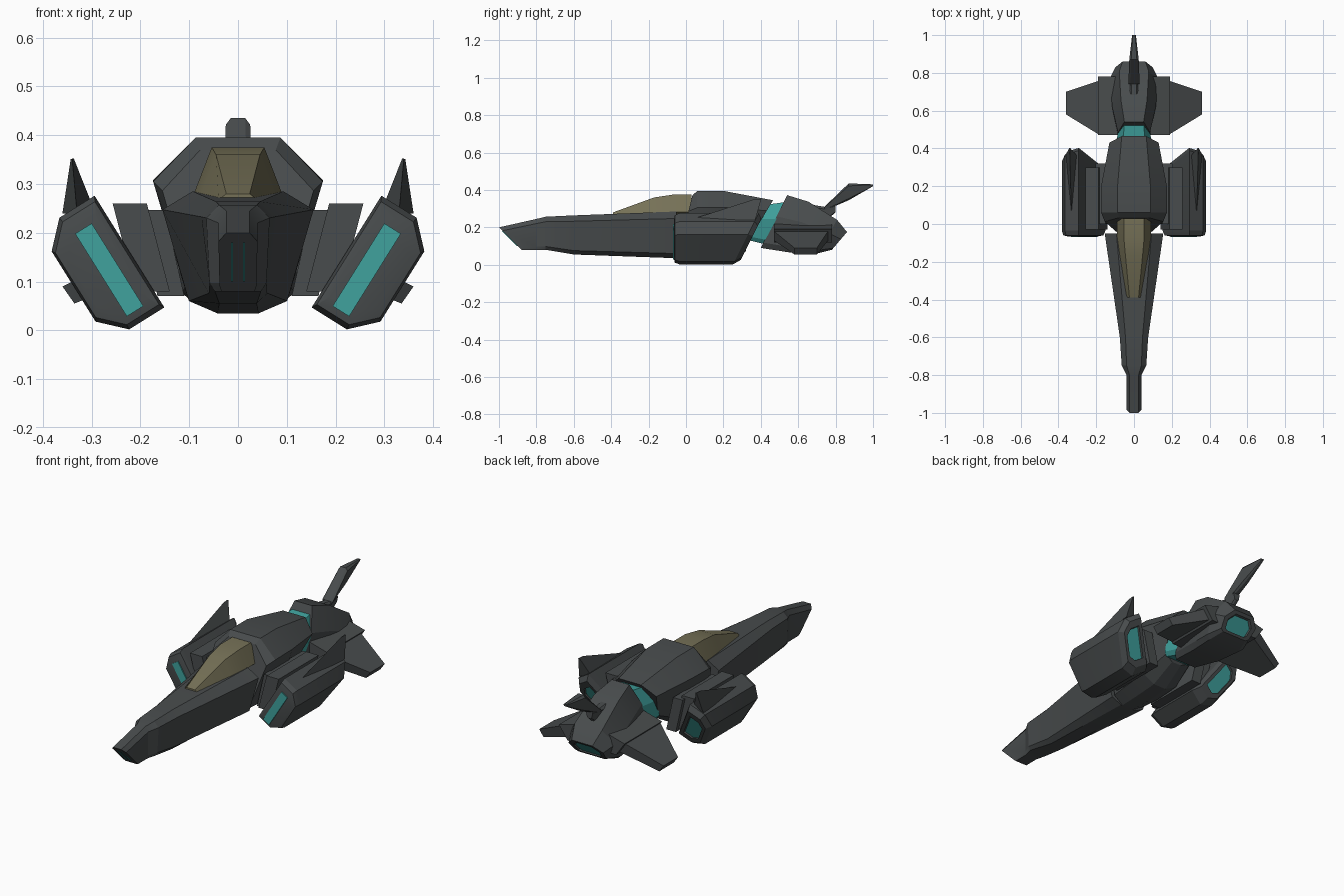
import bpy, bmesh, math
from mathutils import Vector

cube = bpy.data.objects.get("Cube")
if cube:
    bpy.data.objects.remove(cube)


def material(name, red, green, blue):
    mat = bpy.data.materials.new(name)
    mat.use_nodes = True
    mat.diffuse_color = (red, green, blue, 1)
    shader = mat.node_tree.nodes["Principled BSDF"]
    shader.inputs["Base Color"].default_value = mat.diffuse_color
    return mat


GREY = material("dark grey armour", .065, .072, .074)
TEAL = material("teal glow", .05, .36, .34)
GLASS = material("olive canopy glass", .18, .165, .095)


def loft(name, rings, mat=GREY, end_mat=None):
    """Skin equal-length rings of points and close both ends."""
    bm = bmesh.new()
    loops = [[bm.verts.new(point) for point in ring] for ring in rings]
    for near, far in zip(loops, loops[1:]):
        for i in range(len(near)):
            bm.faces.new((near[i - 1], near[i], far[i], far[i - 1]))
    bm.faces.new(reversed(loops[0]))
    end = bm.faces.new(loops[-1])
    mesh = bpy.data.meshes.new(name)
    mesh.materials.append(mat)
    if end_mat:
        mesh.materials.append(end_mat)
        end.material_index = 1
    bmesh.ops.recalc_face_normals(bm, faces=bm.faces[:])
    bm.to_mesh(mesh)
    bm.free()
    part = bpy.data.objects.new(name, mesh)
    bpy.context.collection.objects.link(part)
    bpy.ops.object.select_all(action="DESELECT")
    part.select_set(True)
    bpy.context.view_layer.objects.active = part
    bpy.ops.object.shade_smooth_by_angle(angle=math.radians(20))


def pair(name, rings, **options):
    """Loft a part on the left side and its mirror image on the right."""
    for side, sign in (("left", 1), ("right", -1)):
        mirrored = [[(sign * x, y, z) for x, y, z in ring] for ring in rings]
        loft(side + "_" + name, mirrored, **options)


def section(y, width, top, bottom, rake=0, roof=.6, waist=.85, sill=.65):
    """Eight-sided cross-section; rake slides higher points along y."""
    height = top - bottom
    half = []
    for across, up in ((roof, 1), (waist and 1, waist), (sill, .1), (sill ** 3, 0)):
        half.append((across * width, y + rake * up * height, bottom + up * height))
    return half + [(-x, along, z) for x, along, z in reversed(half)]


def shrink(ring, factor, move=(0, 0, 0)):
    """Scale a ring about its middle, then move it."""
    middle = sum(map(Vector, ring), Vector()) / len(ring)
    return [middle + (Vector(p) - middle) * factor + Vector(move) for p in ring]


# long nose with a raked, boxy tip
loft("nose", [
    section(-.88, .04, .2, .08, rake=-1, sill=.95),
    section(-.8, .04, .245, .08, sill=.95),
    section(-.75, .065, .257, .08, sill=.9),
    section(-.6, .075, .264, .055, sill=.8),
    section(-.05, .155, .285, .035)])

# glowing slits on the raked tip
for side, x in (("left", .012), ("right", -.012)):
    slit = []
    for z in (.1, .18):
        y = -.805 - z
        slit.append([(x - .002, y, z), (x + .002, y, z), (x, y + .008, z)])
    loft(side + "_nose_slit", slit, mat=TEAL)

# main hull, broad above and narrow below
hull = dict(roof=.5, waist=.75, sill=.6)
loft("hull", [
    section(-.05, .155, .37, .035, rake=.25, **hull),
    section(.06, .174, .395, .035, **hull),
    section(.2, .174, .395, .045, **hull),
    section(.33, .13, .345, .12, rake=.6, **hull)])

# canopy
glass = dict(bottom=.265, waist=.15, sill=.9)
loft("canopy", [
    section(-.39, .04, .28, **glass),
    section(-.17, .075, .36, **glass),
    section(-.07, .09, .375, **glass),
    section(.03, .09, .375, **glass)], mat=GLASS)

# glowing coupling between hull and tail
tail = dict(waist=.6, sill=.9)
loft("tail_coupling", [
    section(.34, .1, .32, .13, rake=.4, **tail),
    section(.42, .085, .335, .11, rake=.5, **tail)], mat=TEAL)

# tail section with a glowing exhaust
exhaust = section(.78, .1, .175, .08, rake=.85, **tail)
loft("tail_body", [
    section(.4, .085, .372, .09, rake=.5, **tail),
    section(.56, .115, .337, .065, rake=.35, **tail),
    section(.7, .13, .24, .06, rake=.6, **tail),
    exhaust, shrink(exhaust, .75), shrink(exhaust, .7, (0, -.01, 0))], end_mat=TEAL)

# upright tail fin on a small strut
loft("fin_strut", [
    section(.62, .03, .33, .25),
    section(.74, .02, .31, .23),
    section(.8, .02, .32, .28)])
loft("tail_fin", [
    section(.74, .03, .31, .29),
    section(.87, .025, .435, .345),
    section(1, .01, .43, .42)])


def rib(x, front, back, z, thick):
    """Slanted end of a drooping wing."""
    low_x, low_z = x - thick * .7, z - thick
    return [(x, front, z), (x, back, z), (low_x, back, low_z), (low_x, front, low_z)]


# drooping tail wings and their roots
pair("tail_wing_root", [rib(.08, .47, .78, .22, .1), rib(.19, .47, .78, .19, .07)])
pair("tail_wing", [rib(.18, .47, .76, .18, .05), rib(.36, .58, .7, .09, .035)])

# tilted engine pods
TILT = math.radians(58)


def pod_point(along, out, y, sweep=0):
    """Point in the tilted frame of a pod; sweep slides higher points back."""
    x = .265 + along * math.cos(TILT) + out * math.sin(TILT)
    z = .135 + along * math.sin(TILT) - out * math.cos(TILT)
    return x, y + sweep * z, z


def pod_ring(y, sweep=0):
    """Box outline with its two outer corners cut off."""
    half = [(.135, -.05), (.135, .035), (.085, .085)]
    outline = half + [(-along, out) for along, out in reversed(half)]
    return [pod_point(along, out, y, sweep) for along, out in outline]


front = pod_ring(-.035)
tip = shrink(pod_ring(.28, sweep=.5), .8)
pair("engine_pod", [
    shrink(front, .72, (0, -.03, 0)), shrink(front, .92, (0, -.025, 0)),
    front, pod_ring(.25, sweep=.5),
    tip, shrink(tip, .7), shrink(tip, .68, (0, -.01, 0))], end_mat=TEAL)

# pod intake plates
corners = ((-.11, -.015), (.09, -.015), (.09, .025), (-.11, .025))
pair("pod_intake", [
    [pod_point(along, out, y) for along, out in corners] for y in (-.07, -.063)], mat=TEAL)

# swept fins on the pods
fin_base = [(.33, .02, .24), (.3, .36, .26), (.36, .37, .24)]
pair("pod_fin", [fin_base, shrink(fin_base, .1, (.01, .14, .105))])


def pylon(name, top_x, low_x, width, top, low, front, back):
    """Leaning slab running along the hull."""
    face = ((top_x, top), (top_x + width, top), (low_x + width, low), (low_x, low))
    pair(name, [[(x, y, z) for x, z in face] for y in (front, back)])


# slabs joining hull and pods
pylon("inner_pylon", .15, .11, .055, top=.247, low=.07, front=0, back=.32)
pylon("outer_pylon", .187, .14, .07, top=.26, low=.08, front=-.03, back=.3)
